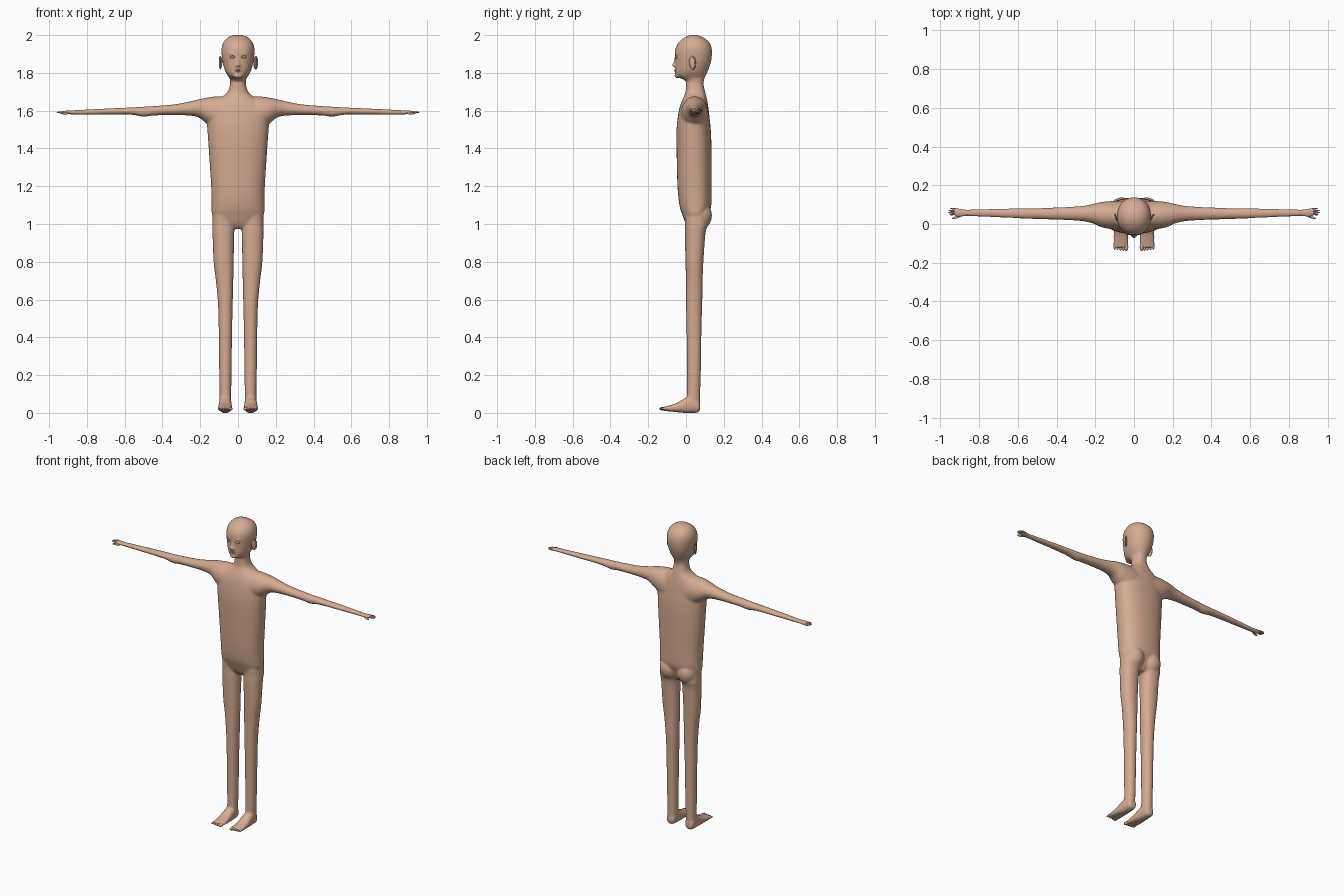
import bpy
import bmesh
import math
from mathutils import Matrix, Vector, Euler

cube = bpy.data.objects.get("Cube")
if cube:
    bpy.data.objects.remove(cube, do_unlink=True)

SKIN = (0.66, 0.405, 0.29, 1.0)
skin = bpy.data.materials.new("skin")
skin.use_nodes = True
skin.diffuse_color = SKIN
skin.node_tree.nodes["Principled BSDF"].inputs["Base Color"].default_value = SKIN

SIDES = 40
STEPS = 4
# how (along, u, v) map to world coordinates for each loft direction
PLACE = {
    "x": lambda p, u, v: (p, u, v),
    "y": lambda p, u, v: (u, p, v),
    "z": lambda p, u, v: (u, v, p),
}


def smooth_rings(rings):
    """Fill in extra rings along a Catmull-Rom curve."""
    out = []
    last = len(rings) - 1
    for i in range(last):
        a, b, c, d = (Vector(rings[min(max(j, 0), last)]) for j in range(i - 1, i + 3))
        for s in range(STEPS):
            t = s / STEPS
            out.append(b + (c - a) * (t / 2)
                       + (a * 2 - b * 5 + c * 4 - d) * (t * t / 2)
                       + (b * 3 - a - c * 3 + d) * (t ** 3 / 2))
    out.append(Vector(rings[-1]))
    return out


def loft(bm, axis, rings, side=1, power=2.0):
    """Closed loft; a ring is (position, u min, u max, v min, v max)."""
    loops = []
    for pos, u0, u1, v0, v1 in smooth_rings(rings):
        loop = []
        for k in range(SIDES):
            a = math.tau * k / SIDES
            c, s = math.cos(a), math.sin(a)
            u = math.copysign(abs(c) ** (2 / power), c)
            v = math.copysign(abs(s) ** (2 / power), s)
            x, y, z = PLACE[axis](pos, (u0 + u1) / 2 + u * (u1 - u0) / 2,
                                  (v0 + v1) / 2 + v * (v1 - v0) / 2)
            loop.append(bm.verts.new((x * side, y, z)))
        loops.append(loop)
    faces = [bm.faces.new(loops[0]), bm.faces.new(loops[-1])]
    for low, high in zip(loops, loops[1:]):
        for k in range(SIDES):
            n = (k + 1) % SIDES
            faces.append(bm.faces.new((low[k], low[n], high[n], high[k])))
    bmesh.ops.recalc_face_normals(bm, faces=faces)


def ellipsoid(bm, centre, radii, turn=(0, 0, 0)):
    matrix = Matrix.LocRotScale(Vector(centre), Euler(turn), Vector(radii))
    bmesh.ops.create_uvsphere(bm, u_segments=20, v_segments=12, radius=1, matrix=matrix)


def finish(bm, name):
    mesh = bpy.data.meshes.new(name)
    bm.to_mesh(mesh)
    bm.free()
    mesh.shade_smooth()
    mesh.materials.append(skin)
    obj = bpy.data.objects.new(name, mesh)
    bpy.context.collection.objects.link(obj)
    return obj


def ring_object(name, centre, scale, turn, thickness):
    bpy.ops.mesh.primitive_torus_add(major_radius=1, minor_radius=thickness,
                                     major_segments=28, minor_segments=8,
                                     location=centre, rotation=turn)
    obj = bpy.context.object
    obj.name = name
    obj.scale = scale
    obj.data.shade_smooth()
    obj.data.materials.append(skin)


# torso: height, half width, front, back
torso = [(0.975, .05, .02, .08), (1.0, .11, 0, .1), (1.05, .137, -.02, .118),
         (1.1, .14, -.035, .134), (1.2, .142, -.045, .135), (1.4, .155, -.05, .135),
         (1.5, .162, -.05, .131), (1.57, .165, -.043, .124), (1.62, .15, -.033, .118),
         (1.66, .105, -.018, .111), (1.69, .062, -.005, .104), (1.72, .046, 0, .096),
         (1.76, .04, 0, .09)]
# head: same layout
head = [(1.72, .038, .006, .09), (1.755, .042, 0, .094), (1.772, .045, -.03, .099),
        (1.785, .054, -.052, .104), (1.81, .068, -.058, .116), (1.85, .08, -.057, .13),
        (1.89, .086, -.059, .137), (1.93, .087, -.055, .136), (1.965, .075, -.036, .121),
        (1.99, .05, -.004, .086), (2.001, .018, .025, .055)]
# arm: x, front, back, bottom, top
arm = [(.06, -.03, .12, 1.47, 1.675), (.12, -.026, .118, 1.5, 1.675),
       (.17, -.016, .113, 1.535, 1.668), (.21, .002, .104, 1.565, 1.66),
       (.26, .014, .094, 1.574, 1.648), (.34, .02, .088, 1.577, 1.633),
       (.45, .024, .083, 1.574, 1.624), (.5, .025, .082, 1.568, 1.621),
       (.57, .028, .081, 1.579, 1.617), (.7, .034, .079, 1.58, 1.611),
       (.82, .039, .076, 1.579, 1.605), (.89, .041, .074, 1.58, 1.601)]
# leg: z, inner, outer, front, back
leg = [(1.1, .02, .13, -.01, .11), (1.0, .018, .136, -.005, .115),
       (.95, .02, .135, -.006, .103), (.8, .023, .129, -.003, .092),
       (.7, .025, .117, 0, .088), (.58, .028, .106, 0, .086), (.45, .031, .102, .003, .082),
       (.25, .034, .1, .005, .079), (.1, .036, .097, .005, .075), (.03, .036, .1, 0, .073)]
# foot: y, inner, outer, sole, top
foot = [(.075, .05, .085, .018, .05), (.065, .04, .096, .003, .07),
        (.03, .035, .1, -.001, .09), (-.01, .033, .102, 0, .075),
        (-.05, .031, .105, .004, .052), (-.09, .029, .106, .008, .039),
        (-.122, .03, .106, .012, .031)]

# body: overlapping volumes fused into a single soft skin
bm = bmesh.new()
loft(bm, "z", [(z, -w, w, f, b) for z, w, f, b in torso], power=2.3)
loft(bm, "z", [(z, -w, w, f, b) for z, w, f, b in head], power=2.1)
for side in (-1, 1):
    loft(bm, "x", arm, side)
    loft(bm, "z", leg, side, 2.2)
    loft(bm, "y", foot, side, 2.5)
    ellipsoid(bm, (side * .064, .072, 1.045), (.064, .066, .075))
    # nostril wing and brow
    ellipsoid(bm, (side * .01, -.058, 1.838), (.008, .01, .007))
    ellipsoid(bm, (side * .032, -.044, 1.903), (.022, .012, .007), (0, 0, side * .3))
# nose bridge and tip, chin
ellipsoid(bm, (0, -.055, 1.86), (.008, .011, .028), (-.2, 0, 0))
ellipsoid(bm, (0, -.062, 1.842), (.01, .014, .009))
ellipsoid(bm, (0, -.045, 1.785), (.026, .016, .014))
body = finish(bm, "body")
fuse = body.modifiers.new("fuse", "REMESH")
fuse.mode = "VOXEL"
fuse.voxel_size = 0.006
fuse.use_smooth_shade = True
soften = body.modifiers.new("soften", "SMOOTH")
soften.factor = 0.5
soften.iterations = 6

# lips
bm = bmesh.new()
ellipsoid(bm, (0, -.0555, 1.814), (.018, .007, .0035))
ellipsoid(bm, (0, -.0545, 1.807), (.015, .007, .004))
finish(bm, "lips")

for side, label in ((1, "left"), (-1, "right")):
    # hand: palm, four fingers and a thumb
    bm = bmesh.new()
    loft(bm, "x", [(.86, .042, .073, 1.581, 1.602), (.885, .04, .075, 1.581, 1.601),
                   (.91, .039, .08, 1.582, 1.6), (.928, .045, .082, 1.585, 1.597)], side)
    for i, reach in enumerate((.953, .962, .96, .95)):
        y = .05 + i * .0095
        ellipsoid(bm, (side * (reach + .91) / 2, y, 1.591), ((reach - .91) / 2, .0045, .005),
                  (0, 0, side * (i - 1.5) * .08))
    ellipsoid(bm, (side * .915, .036, 1.586), (.026, .006, .006), (0, 0, -side * .3))
    finish(bm, label + "_hand")

    # toes, the big toe innermost
    bm = bmesh.new()
    for i, size in enumerate((.0105, .008, .0075, .007, .0065)):
        ellipsoid(bm, (side * (.04 + i * .015), -.118 + i * .0015, .022),
                  (size, .022, size * .95))
    finish(bm, label + "_toes")

    # eye with a rim of lids
    bm = bmesh.new()
    ellipsoid(bm, (side * .03, -.0475, 1.884), (.012, .009, .008), (0, 0, side * .3))
    finish(bm, label + "_eye")
    ring_object(label + "_eyelids", (side * .03, -.0525, 1.884), (.0125, .0075, .012),
                (math.pi / 2, 0, side * .3), .16)

    # ear: a shell with a raised rim, flared outward at the back
    flare = -side * .42
    bm = bmesh.new()
    ellipsoid(bm, (side * .092, .034, 1.852), (.005, .018, .034), (.2, 0, flare))
    finish(bm, label + "_ear")
    ring_object(label + "_ear_rim", (side * .094, .036, 1.854), (.031, .016, .022),
                (.2, math.pi / 2, flare), .16)
